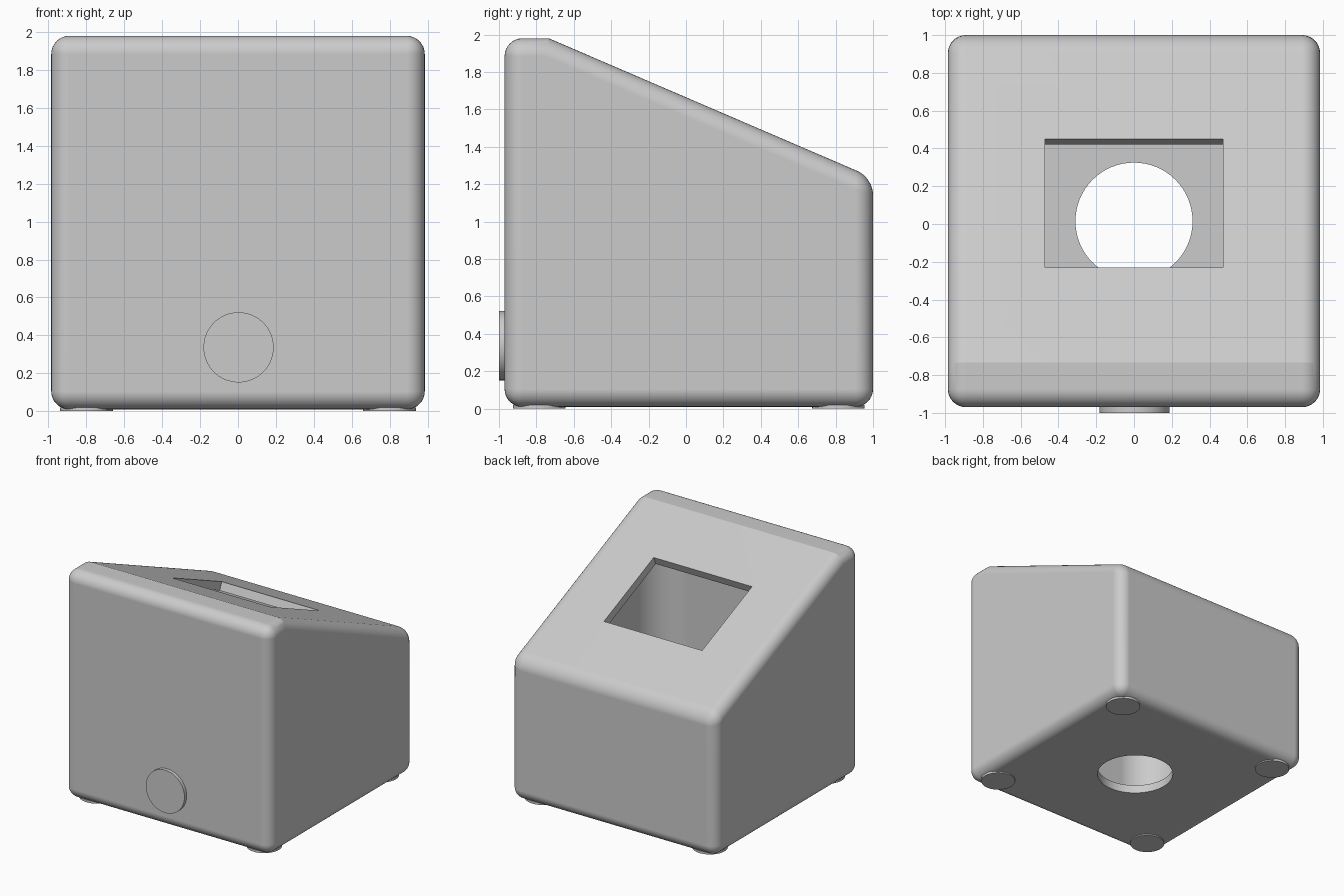
import bpy, bmesh, math
from mathutils import Vector, Matrix

if "Cube" in bpy.data.objects:
    bpy.data.objects.remove(bpy.data.objects["Cube"])

SLOPE, TOP, BASE, WALL = 0.43, 1.98, 0.01, 0.072
X, Y0, Y1 = 0.985, -0.97, 1.0
ANGLE = math.atan(SLOPE)


def slope_z(y):
    return 1.665 - SLOPE * y


grey = bpy.data.materials.new("light grey plastic")
grey.diffuse_color = (0.6, 0.6, 0.6, 1)
grey.use_nodes = True
grey.node_tree.nodes["Principled BSDF"].inputs["Base Color"].default_value = grey.diffuse_color


def make(name, bm):
    bmesh.ops.recalc_face_normals(bm, faces=bm.faces[:])
    mesh = bpy.data.meshes.new(name)
    bm.to_mesh(mesh)
    bm.free()
    mesh.materials.append(grey)
    ob = bpy.data.objects.new(name, mesh)
    bpy.context.collection.objects.link(ob)
    return ob


def activate(ob):
    bpy.ops.object.select_all(action='DESELECT')
    ob.select_set(True)
    bpy.context.view_layer.objects.active = ob


def prism(outline, direction):
    """Extrude a closed outline along a direction."""
    bm = bmesh.new()
    face = bm.faces.new([bm.verts.new(p) for p in outline])
    res = bmesh.ops.extrude_face_region(bm, geom=[face])
    verts = [v for v in res["geom"] if isinstance(v, bmesh.types.BMVert)]
    bmesh.ops.translate(bm, verts=verts, vec=direction)
    return bm


def disc(name, center, radius, depth, axis='Z', segments=64):
    bm = bmesh.new()
    rot = Matrix.Rotation(math.pi / 2, 4, 'X') if axis == 'Y' else Matrix()
    bmesh.ops.create_cone(bm, cap_ends=True, segments=segments, radius1=radius,
                          radius2=radius, depth=depth,
                          matrix=Matrix.Translation(center) @ rot)
    ob = make(name, bm)
    activate(ob)
    bpy.ops.object.shade_smooth_by_angle(angle=math.radians(30))
    return ob


# Wedge housing with rounded outer edges; the shallow top ridge stays sharp
ridge = (1.665 - TOP) / SLOPE
profile = [(Y0, BASE), (Y1, BASE), (Y1, slope_z(Y1)), (ridge, TOP), (Y0, TOP)]
housing = make("housing", prism([(-X, y, z) for y, z in profile], (2 * X, 0, 0)))
bevel = housing.modifiers.new("rounding", 'BEVEL')
bevel.width = 0.095
bevel.segments = 8
bevel.limit_method = 'ANGLE'
bevel.angle_limit = math.radians(30)

# Cavity: rounded rectangle raised from the floor, trimmed parallel to the slope
R = 0.3
cx, cy0, cy1 = X - WALL, Y0 + WALL, Y1 - WALL
corners = [(cx - R, cy1 - R), (-cx + R, cy1 - R), (-cx + R, cy0 + R), (cx - R, cy0 + R)]
outline = []
for i, (x, y) in enumerate(corners):
    for k in range(13):
        a = math.pi / 2 * (i + k / 12)
        outline.append((x + R * math.cos(a), y + R * math.sin(a), BASE + WALL))
bm = prism(outline, (0, 0, TOP - BASE - 2 * WALL))
normal = Vector((0, math.sin(ANGLE), math.cos(ANGLE)))
cut = bmesh.ops.bisect_plane(bm, geom=bm.verts[:] + bm.edges[:] + bm.faces[:],
                             plane_co=Vector((0, 0, slope_z(0))) - normal * WALL,
                             plane_no=normal, clear_outer=True)
bmesh.ops.holes_fill(bm, edges=[e for e in bm.edges if e.is_boundary], sides=0)
cavity = make("cavity_cutter", bm)

# Rectangular window square to the slope, and round hole in the floor
bm = bmesh.new()
wy = 0.11
bmesh.ops.create_cube(bm, size=1, matrix=Matrix.Translation((0, wy, slope_z(wy)))
                      @ Matrix.Rotation(-ANGLE, 4, 'X')
                      @ Matrix.Diagonal((0.94, 0.68 / math.cos(ANGLE), 0.3, 1)))
window = make("window_cutter", bm)
hole = disc("hole_cutter", (0, 0.015, 0.03), 0.31, 0.2)

cutters = [cavity, window, hole]
for c in cutters:
    c.hide_render = True
    mod = housing.modifiers.new(c.name, 'BOOLEAN')
    mod.operation = 'DIFFERENCE'
    mod.solver = 'EXACT'
    mod.object = c
activate(housing)
for mod in list(housing.modifiers):
    bpy.ops.object.modifier_apply(modifier=mod.name)
for c in cutters:
    bpy.data.objects.remove(c)
activate(housing)
bpy.ops.object.shade_smooth_by_angle(angle=math.radians(15))
weighted = housing.modifiers.new("flat panels", 'WEIGHTED_NORMAL')
weighted.keep_sharp = True

# Round button low on the front
disc("front_button", (0.003, -0.98, 0.337), 0.185, 0.04, axis='Y')

# Four thin feet
for sx, side in ((-1, "left"), (1, "right")):
    for sy, end in ((-1, "front"), (1, "back")):
        disc(f"foot_{end}_{side}", (0.8 * sx, 0.015 + 0.8 * sy, 0.01), 0.14, 0.02, segments=48)
